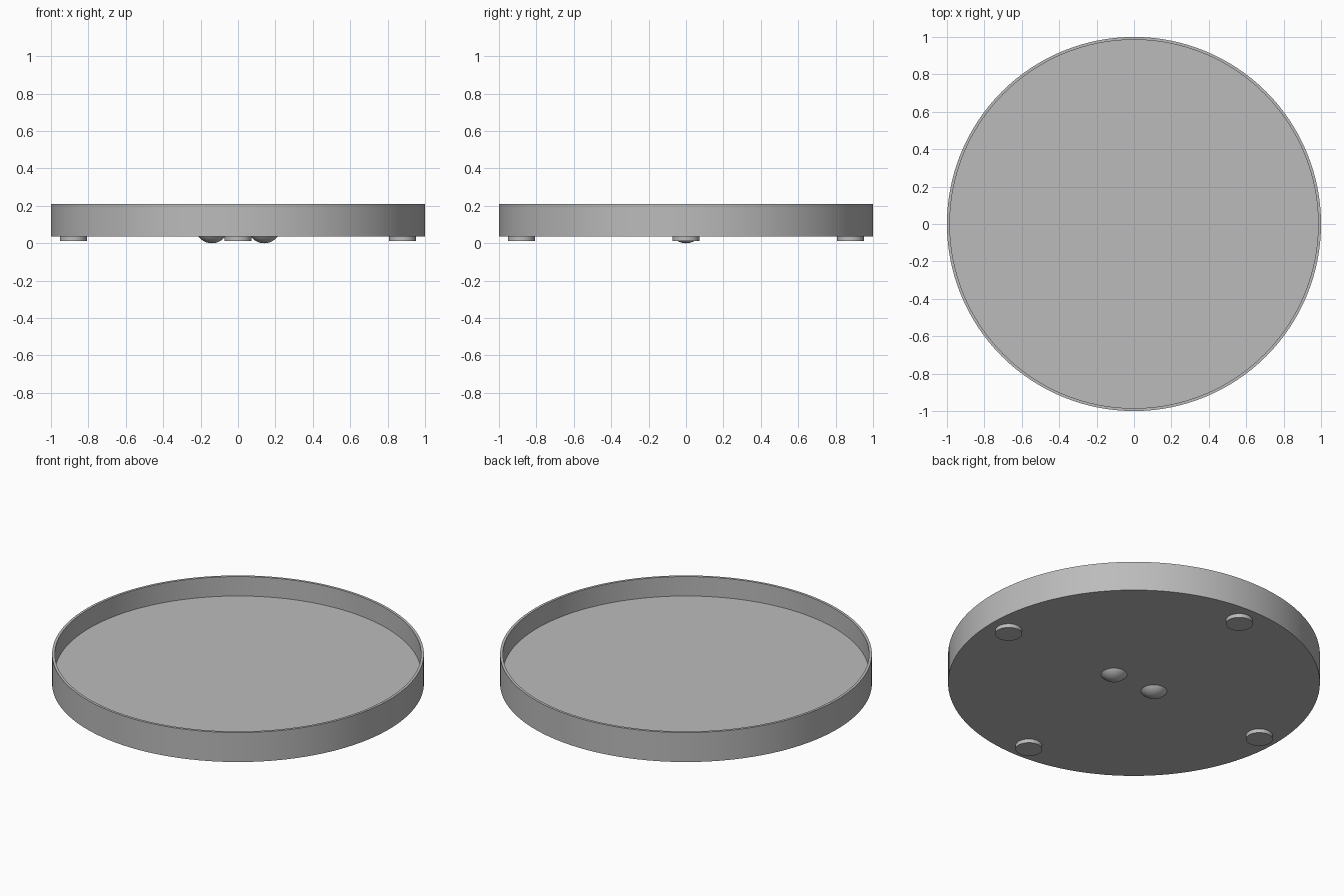
import bpy
import math

cube = bpy.data.objects.get("Cube")
if cube:
    bpy.data.objects.remove(cube, do_unlink=True)

grey = bpy.data.materials.new("plain_grey")
grey.use_nodes = True
colour = (0.5, 0.5, 0.5, 1)
grey.diffuse_color = colour
grey.node_tree.nodes["Principled BSDF"].inputs["Base Color"].default_value = colour

BASE = 0.035    # underside of the tray
TOP = 0.21      # rim height
FLOOR = 0.095   # inside floor


def lathe(name, profile, segments, x=0, y=0):
    """Spin (radius, z) points, listed from the bottom up, and cap both ends."""
    verts, faces = [], []
    for r, z in profile:
        for i in range(segments):
            a = 2 * math.pi * i / segments
            verts.append((r * math.cos(a), r * math.sin(a), z))
    for k in range(len(profile) - 1):
        for i in range(segments):
            j = (i + 1) % segments
            low, high = k * segments, (k + 1) * segments
            faces.append((low + i, low + j, high + j, high + i))
    faces.append(tuple(reversed(range(segments))))
    faces.append(tuple(range(len(verts) - segments, len(verts))))
    mesh = bpy.data.meshes.new(name)
    mesh.from_pydata(verts, [], faces)
    mesh.materials.append(grey)
    obj = bpy.data.objects.new(name, mesh)
    obj.location = (x, y, 0)
    bpy.context.collection.objects.link(obj)
    bpy.ops.object.select_all(action="DESELECT")
    obj.select_set(True)
    bpy.context.view_layer.objects.active = obj
    bpy.ops.object.shade_smooth_by_angle(angle=math.radians(30))
    return obj


# Round tray with a thin raised rim
lathe("tray", [(1, BASE), (1, TOP), (0.985, TOP), (0.985, FLOOR)], 128)

# Four disc feet near the edge
for side, x, y in (("left", 1, 0), ("right", -1, 0), ("front", 0, -1), ("back", 0, 1)):
    lathe(side + "_foot", [(0.072, 0.012), (0.072, BASE)], 48, x * 0.88, y * 0.88)

# Two shallow domes beside the middle of the underside
dome_radius = 0.07
ball = (dome_radius ** 2 + BASE ** 2) / (2 * BASE)
sweep = math.asin(dome_radius / ball)
cap = [(ball * math.sin(t), ball * (1 - math.cos(t)))
       for t in (sweep * (i + 0.1) / 10.1 for i in range(11))]
for side, x in (("left", 0.14), ("right", -0.14)):
    lathe(side + "_dome", cap, 48, x)
